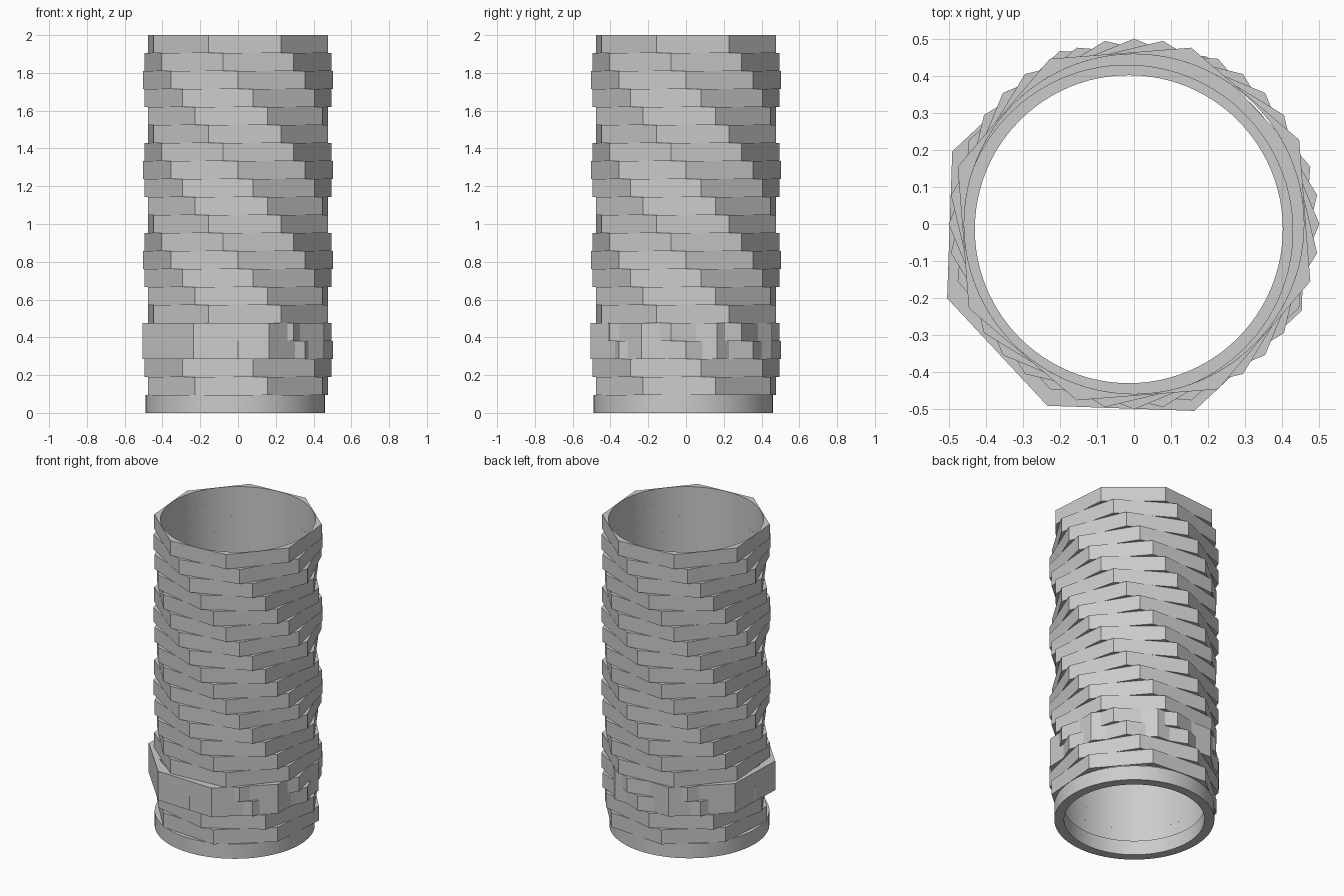
import bpy, bmesh, math

cube = bpy.data.objects.get("Cube")
if cube:
    bpy.data.objects.remove(cube)

STEP = 2 / 21      # height of one course
SEG = 96           # segments of every round bore

stone = bpy.data.materials.new("stone_grey")
stone.use_nodes = True
grey = (0.6, 0.6, 0.6, 1)
stone.diffuse_color = grey
stone.node_tree.nodes["Principled BSDF"].inputs["Base Color"].default_value = grey


def polygon_radius(angle, radius, sides, corner):
    """Distance from the centre to a regular polygon's edge."""
    if not sides:
        return radius
    half = math.pi / sides
    off = (angle - corner) % (2 * half) - half
    return radius * math.cos(half) / math.cos(off)


def ring(name, z0, z1, radius, bore, sides=0, corner=0.0, shift=0.0):
    """Ring with a round bore and a round or polygonal outside."""
    bm = bmesh.new()
    loops = []
    for outer, z in ((True, z0), (True, z1), (False, z1), (False, z0)):
        loop = []
        for i in range(SEG):
            a = corner + math.tau * i / SEG
            r = polygon_radius(a, radius, sides, corner) if outer else bore
            loop.append(bm.verts.new((r * math.cos(a) + shift, r * math.sin(a) + shift, z)))
        loops.append(loop)
    for k in range(4):
        a, b = loops[k], loops[(k + 1) % 4]
        for i in range(SEG):
            j = (i + 1) % SEG
            bm.faces.new((a[i], a[j], b[j], b[i]))
    bmesh.ops.recalc_face_normals(bm, faces=bm.faces)
    mesh = bpy.data.meshes.new(name)
    bm.to_mesh(mesh)
    bm.free()
    mesh.materials.append(stone)
    obj = bpy.data.objects.new(name, mesh)
    bpy.context.collection.objects.link(obj)
    bpy.ops.object.select_all(action="DESELECT")
    obj.select_set(True)
    bpy.context.view_layer.objects.active = obj
    bpy.ops.object.shade_smooth_by_angle(angle=math.radians(5))
    return obj


# Round foot
ring("base_ring", 0, STEP, 0.475, 0.417, shift=-0.014)

# Twisted stack of octagonal courses
for n in range(1, 21):
    ring(f"twisted_course_{n}", n * STEP, (n + 1) * STEP, 0.502, 0.46,
         sides=8, corner=math.radians((18 - n) * 9))

# Straight octagonal band over two courses, with the course corners poking out
ring("octagonal_band", 3 * STEP, 5 * STEP, 0.52, 0.449,
     sides=8, corner=math.radians(20.5), shift=-0.019)
